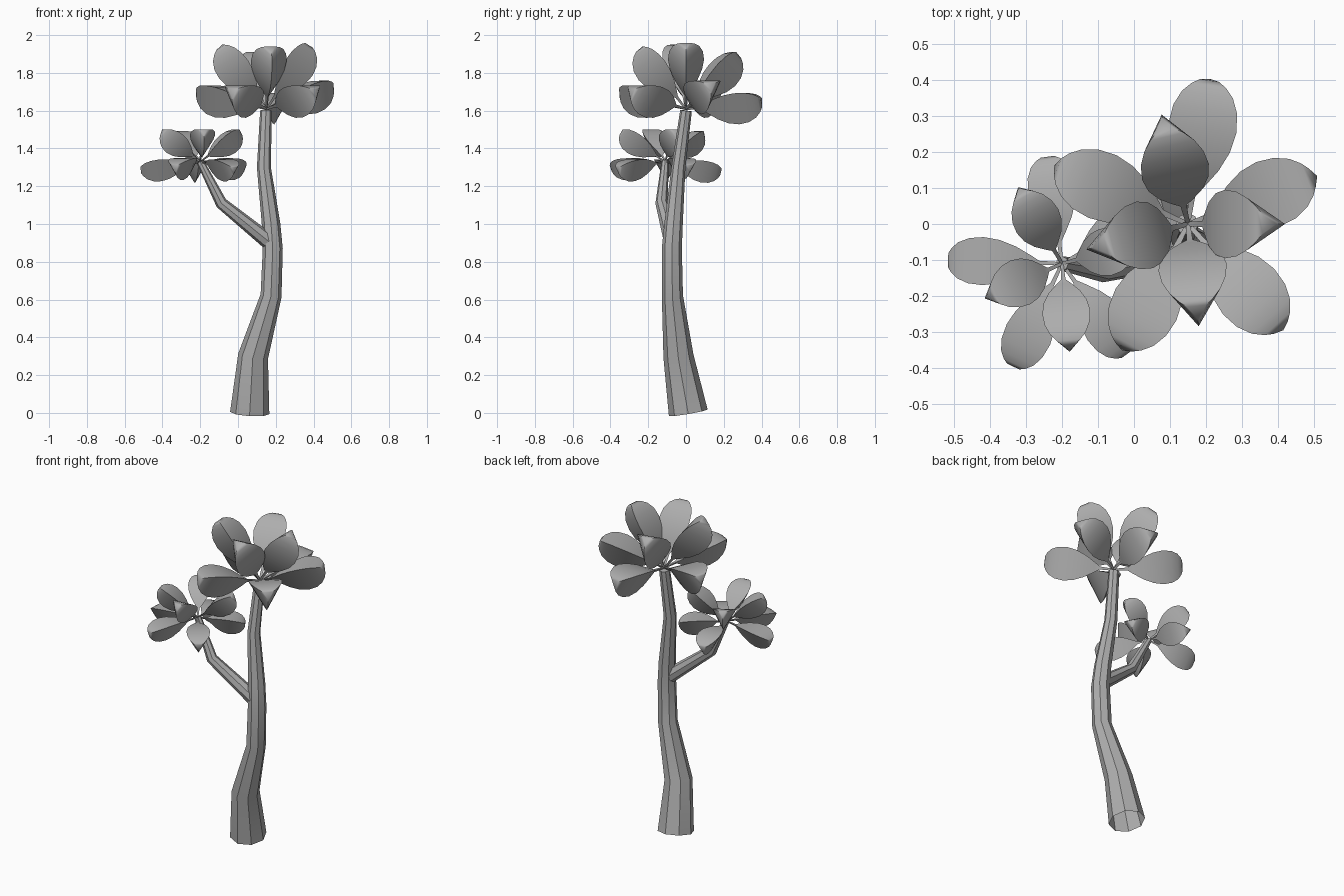
import bpy, bmesh, math
from mathutils import Vector

old = bpy.data.objects.get("Cube")
if old:
    bpy.data.objects.remove(old, do_unlink=True)

GREY = (0.42, 0.42, 0.42, 1)
mat = bpy.data.materials.new("plain_grey")
mat.use_nodes = True
mat.diffuse_color = GREY
mat.node_tree.nodes["Principled BSDF"].inputs["Base Color"].default_value = GREY


def tube(name, path, radii, sides, up, cap_end=True, angle=40):
    """Sweep a regular polygon along a path; one corner points away from up."""
    pts = [Vector(p) for p in path]
    up = Vector(up)
    bm = bmesh.new()
    rings = []
    for i, (p, r) in enumerate(zip(pts, radii)):
        axis = (pts[min(i + 1, len(pts) - 1)] - pts[max(i - 1, 0)]).normalized()
        down = -(up - axis * up.dot(axis)).normalized()
        side = axis.cross(down)
        ring = []
        for k in range(sides):
            a = math.tau * k / sides
            ring.append(bm.verts.new(p + r * (math.cos(a) * down + math.sin(a) * side)))
        rings.append(ring)
    for lower, upper in zip(rings, rings[1:]):
        for k in range(sides):
            n = (k + 1) % sides
            bm.faces.new((lower[k], lower[n], upper[n], upper[k]))
    if cap_end:
        bm.faces.new(rings[-1])
    bmesh.ops.recalc_face_normals(bm, faces=bm.faces)
    mesh = bpy.data.meshes.new(name)
    bm.to_mesh(mesh)
    bm.free()
    obj = bpy.data.objects.new(name, mesh)
    bpy.context.collection.objects.link(obj)
    mesh.materials.append(mat)
    bpy.ops.object.select_all(action='DESELECT')
    obj.select_set(True)
    bpy.context.view_layer.objects.active = obj
    bpy.ops.object.shade_smooth_by_angle(angle=math.radians(angle))
    return obj


# Leaf pod outline: (fraction along the leaf, fraction of full radius)
LEAF = [(0, .06), (.2, .09), (.27, .3), (.4, .65), (.54, .9), (.68, 1),
        (.81, .94), (.91, .75), (.97, .5), (1, .28)]


def leaf(name, base, tip, radius):
    """Three-sided pod with a flat top and a keel below."""
    base, tip = Vector(base), Vector(tip)
    tube(name, [base.lerp(tip, t) for t, _ in LEAF],
         [radius * f for _, f in LEAF], 3, (0, 0, 1), angle=50)


def crown(name, base, radius, lower, upper):
    for tier, tips in (("lower", lower), ("upper", upper)):
        for i, tip in enumerate(tips):
            leaf(f"{name}_{tier}_leaf_{i + 1}", base, tip, radius)


# Trunk, open at the foot
tube("trunk",
     [(.062, .012, 0), (.08, -.04, .3), (.175, -.072, .62), (.184, -.075, .87),
      (.175, -.066, 1), (.137, -.04, 1.3), (.148, 0, 1.6)],
     [.104, .08, .056, .053, .049, .037, .031], 8, (0, 1, 0))

# Side branch
tube("branch", [(.16, -.075, .91), (-.088, -.13, 1.11), (-.2, -.11, 1.33)],
     [.043, .032, .02], 8, (0, 1, 0))

# Main crown
crown("main", (.15, 0, 1.61), .11,
      [(.21, .4, 1.65), (.5, .13, 1.73), (.41, -.29, 1.70),
       (-.03, -.345, 1.70), (-.215, .16, 1.70)],
      [(.085, .27, 1.90), (.37, 0, 1.95), (.175, -.24, 1.93), (-.09, -.06, 1.94)])

# Smaller crown on the branch
crown("branch_crown", (-.2, -.11, 1.33), .077,
      [(-.515, -.1, 1.29), (-.335, -.395, 1.30), (-.02, -.36, 1.29),
       (-.24, .185, 1.28), (.035, .02, 1.30)],
      [(-.315, .09, 1.48), (-.4, -.2, 1.49), (-.18, -.34, 1.49), (.01, -.055, 1.49)])
